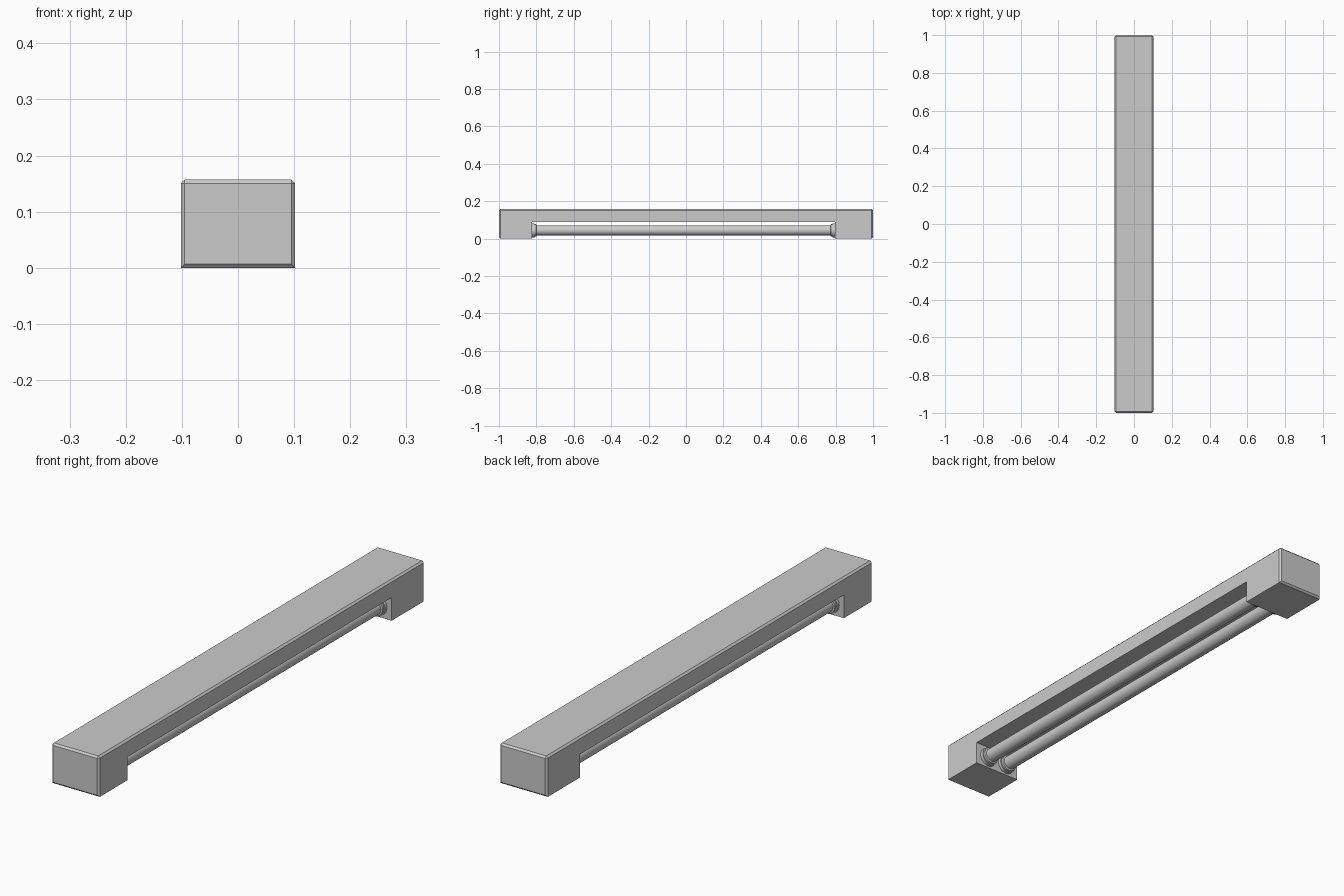
import bpy, bmesh, math
from mathutils import Matrix

if "Cube" in bpy.data.objects:
    bpy.data.objects.remove(bpy.data.objects["Cube"])

HALF_W, TOP, CEILING = 0.102, 0.157, 0.09
GAP_FRONT, GAP_BACK = -0.823, 0.797
TUBE_X, TUBE_Z = 0.045, 0.044


def add_object(name, bm):
    bmesh.ops.recalc_face_normals(bm, faces=bm.faces)
    mesh = bpy.data.meshes.new(name)
    bm.to_mesh(mesh)
    bm.free()
    obj = bpy.data.objects.new(name, mesh)
    bpy.context.collection.objects.link(obj)
    return obj


def lathe(name, x, profile, segments=32):
    """Revolve (y, radius) points around an axis parallel to y."""
    bm = bmesh.new()
    rings = []
    for y, r in profile:
        rings.append([bm.verts.new((x + r * math.cos(2 * math.pi * i / segments), y,
                                    TUBE_Z + r * math.sin(2 * math.pi * i / segments)))
                      for i in range(segments)])
    for a, b in zip(rings, rings[1:]):
        for i in range(segments):
            j = (i + 1) % segments
            bm.faces.new((a[i], a[j], b[j], b[i]))
    bm.faces.new(rings[0])
    bm.faces.new(rings[-1])
    obj = add_object(name, bm)
    bpy.ops.object.select_all(action='DESELECT')
    obj.select_set(True)
    bpy.context.view_layer.objects.active = obj
    bpy.ops.object.shade_smooth_by_angle(angle=math.radians(35))
    return obj


# Housing: bridge-shaped side profile extruded across x, chamfered end faces
outline = [(-1, 0), (GAP_FRONT, 0), (GAP_FRONT, CEILING), (GAP_BACK, CEILING),
           (GAP_BACK, 0), (1, 0), (1, TOP), (-1, TOP)]
bm = bmesh.new()
side = bm.faces.new([bm.verts.new((-HALF_W, y, z)) for y, z in outline])
moved = bmesh.ops.extrude_face_region(bm, geom=[side])['geom']
bmesh.ops.translate(bm, vec=(2 * HALF_W, 0, 0),
                    verts=[g for g in moved if isinstance(g, bmesh.types.BMVert)])
if not any(all(v.co.x < 0 for v in f.verts) for f in bm.faces):
    bm.faces.new([v for v in bm.verts if v.co.x < 0])
end_edges = [e for e in bm.edges if all(abs(v.co.y) > 0.999 for v in e.verts)]
bmesh.ops.bevel(bm, geom=end_edges, offset=0.007, segments=1, affect='EDGES')
add_object("housing", bm)

# Two tubes, each with a stepped socket at both ends
for label, x in (("left", -TUBE_X), ("right", TUBE_X)):
    lathe(f"{label}_tube", x, [(GAP_FRONT, 0.027), (GAP_BACK, 0.027)])
    for end, y, d in (("front", GAP_FRONT, 1), ("back", GAP_BACK, -1)):
        lathe(f"{label}_{end}_socket", x,
              [(y - d * 0.005, 0.037), (y + d * 0.013, 0.037), (y + d * 0.013, 0.033),
               (y + d * 0.022, 0.033), (y + d * 0.024, 0.027)])
